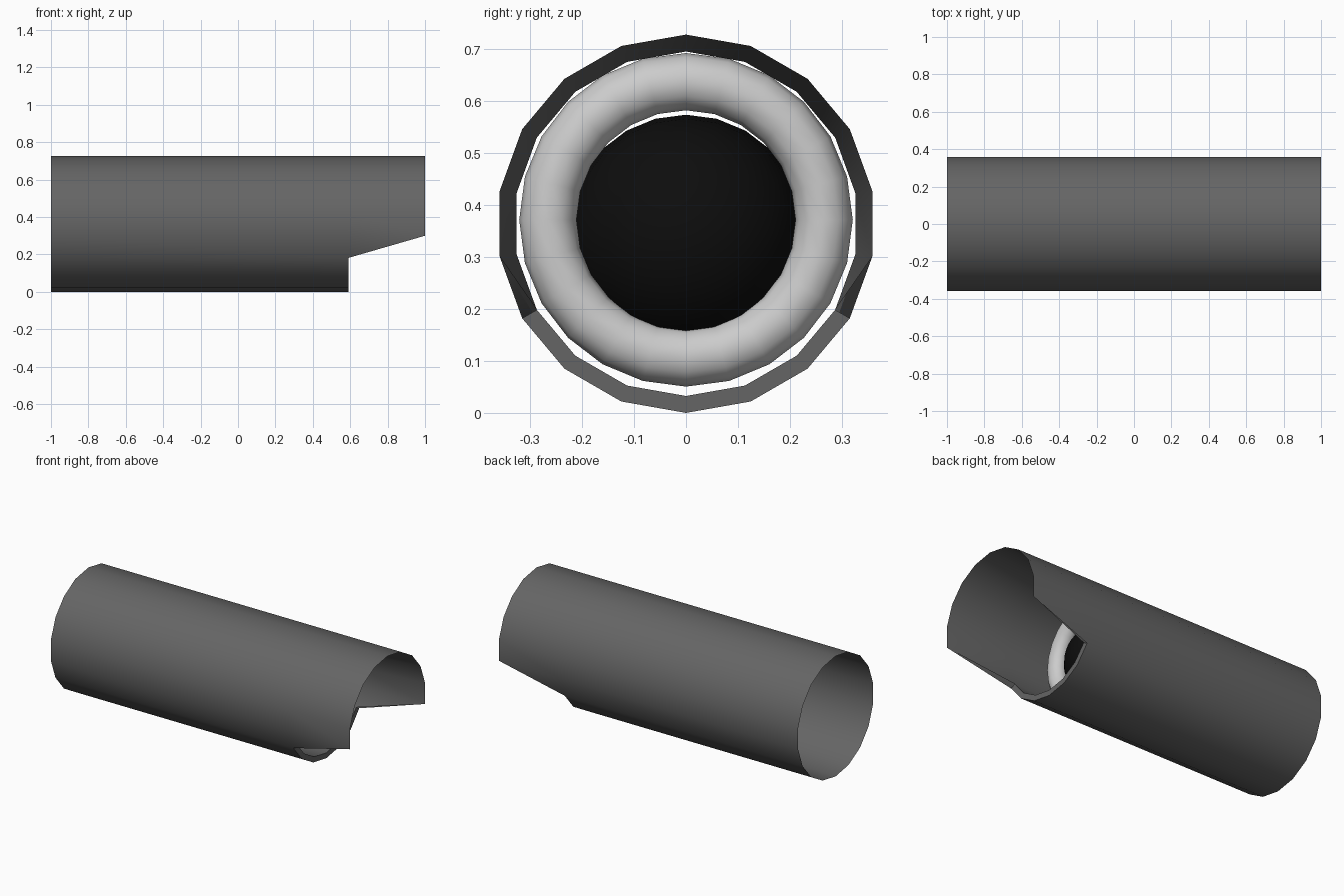
import bpy, bmesh, math
from mathutils import Matrix

if "Cube" in bpy.data.objects:
    bpy.data.objects.remove(bpy.data.objects["Cube"])

R, RI, CZ, N = 0.3635, 0.331, 0.3635, 18
CUT = 0.59


def material(name, v):
    m = bpy.data.materials.new(name)
    m.diffuse_color = (v, v, v, 1)
    m.use_nodes = True
    m.node_tree.nodes["Principled BSDF"].inputs["Base Color"].default_value = m.diffuse_color
    return m


def smooth(ob, angle=30):
    bpy.ops.object.select_all(action='DESELECT')
    ob.select_set(True)
    bpy.context.view_layer.objects.active = ob
    bpy.ops.object.shade_smooth_by_angle(angle=math.radians(angle))


def add_object(name, bm, mat=None):
    me = bpy.data.meshes.new(name)
    bm.to_mesh(me)
    bm.free()
    ob = bpy.data.objects.new(name, me)
    bpy.context.collection.objects.link(ob)
    if mat:
        me.materials.append(mat)
    smooth(ob)
    return ob


# housing tube: outer wall and a tapered inner wall sharing the end rims
bm = bmesh.new()


def loop(x, r):
    return [bm.verts.new((x, r * math.sin(2 * math.pi * i / N),
                          CZ + r * math.cos(2 * math.pi * i / N))) for i in range(N)]


back, outer, inner, front = loop(-1, R), loop(CUT, R), loop(CUT, RI), loop(1, R)
for i in range(N):
    j = (i + 1) % N
    for wall, out in ((outer, True), (inner, False)):
        faces = [(back[i], back[j], wall[j], wall[i])]
        # the visor covers the top; its lower corners are triangles
        if i < 5 or i >= 13:
            faces.append((wall[i], wall[j], front[j], front[i]))
        elif i == 5:
            faces.append((wall[i], wall[j], front[i]))
        elif i == 12:
            faces.append((wall[i], wall[j], front[j]))
        for f in faces:
            bm.faces.new(f if not out else f[::-1])
    # flat lip below the visor
    if 6 <= i < 12:
        bm.faces.new((outer[i], inner[i], inner[j], outer[j]))
bmesh.ops.delete(bm, geom=[v for v in bm.verts if not v.link_faces], context='VERTS')
bmesh.ops.recalc_face_normals(bm, faces=bm.faces[:])
add_object("housing_tube", bm, material("dark_grey", 0.13))

# pale ring inside the tube
bpy.ops.mesh.primitive_torus_add(major_radius=0.2655, minor_radius=0.055, major_segments=24,
                                 minor_segments=12, location=(0.31, 0, 0.371),
                                 rotation=(0, math.pi / 2, 0))
ring = bpy.context.object
ring.name = "inner_ring"
smooth(ring, 60)

# black ball behind the ring
bm = bmesh.new()
bmesh.ops.create_uvsphere(bm, u_segments=24, v_segments=12, radius=0.229,
                          matrix=Matrix.Translation((0.19, 0, 0.344)) @ Matrix.Rotation(math.pi / 2, 4, 'Y'))
add_object("dark_ball", bm, material("black", 0.004))
